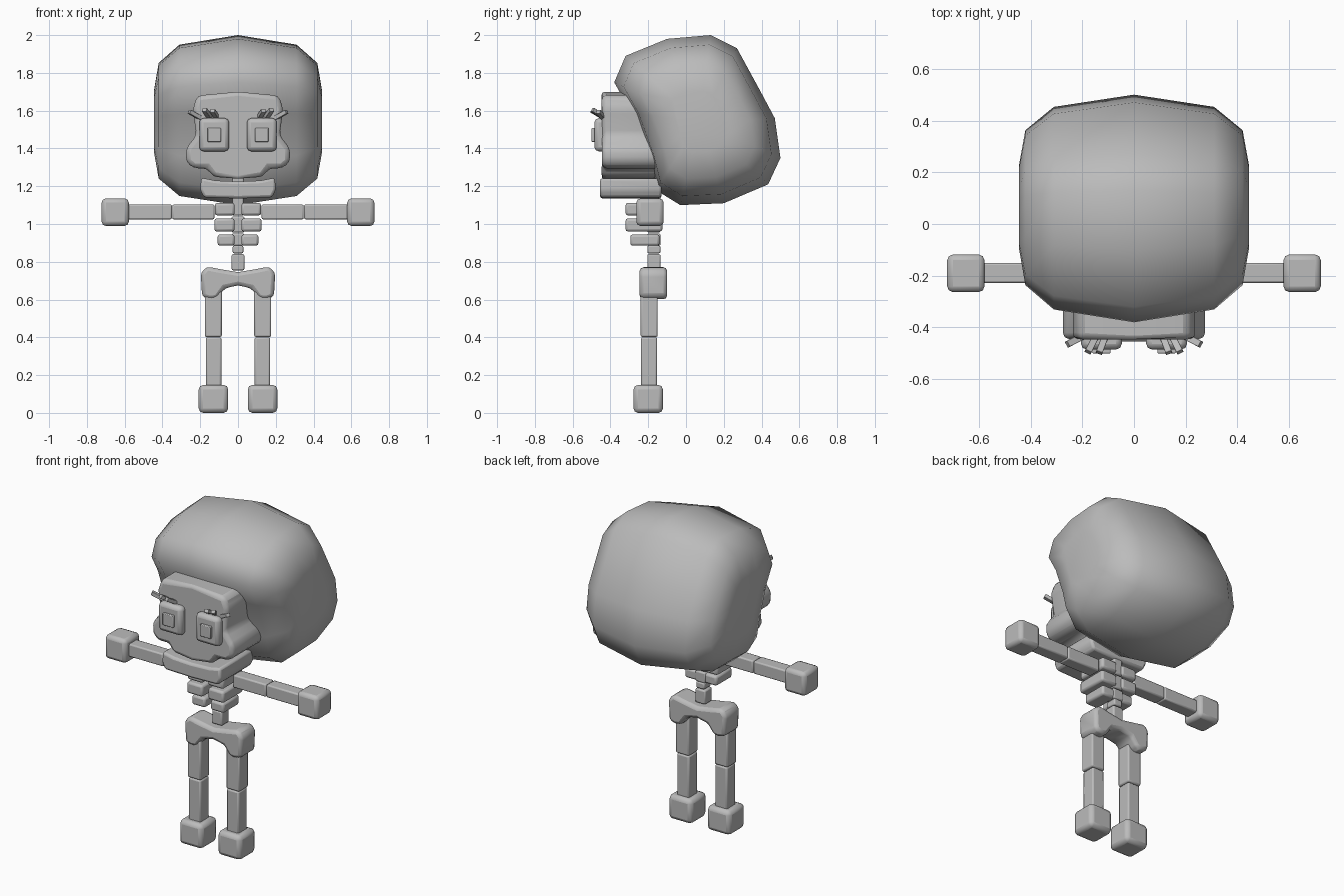
import bpy, bmesh, math
from mathutils import Vector

if "Cube" in bpy.data.objects:
    bpy.data.objects.remove(bpy.data.objects["Cube"])

mat = bpy.data.materials.new("light grey")
mat.diffuse_color = (0.5, 0.5, 0.5, 1)
mat.use_nodes = True
mat.node_tree.nodes["Principled BSDF"].inputs["Base Color"].default_value = mat.diffuse_color


def finish(name, bm, bevel=0.0, segments=2, angle=50):
    """Turn a bmesh into a smooth-shaded object with softened edges."""
    bmesh.ops.recalc_face_normals(bm, faces=bm.faces)
    me = bpy.data.meshes.new(name)
    bm.to_mesh(me)
    bm.free()
    me.materials.append(mat)
    ob = bpy.data.objects.new(name, me)
    bpy.context.collection.objects.link(ob)
    if bevel:
        mod = ob.modifiers.new("bevel", 'BEVEL')
        mod.width, mod.segments = bevel, segments
        mod.limit_method, mod.angle_limit = 'ANGLE', math.radians(25)
    bpy.ops.object.select_all(action='DESELECT')
    ob.select_set(True)
    bpy.context.view_layer.objects.active = ob
    bpy.ops.object.shade_smooth_by_angle(angle=math.radians(angle))
    return ob


def box(name, x, y, z, bevel=0.01):
    """Box given by its (min, max) range on each axis."""
    bm = bmesh.new()
    bmesh.ops.create_cube(bm, size=1)
    for v in bm.verts:
        v.co = [(a + b) / 2 + c * (b - a) for c, (a, b) in zip(v.co, (x, y, z))]
    return finish(name, bm, bevel)


def pair(name, x, y, z, bevel=0.01):
    box(name + "_left", x, y, z, bevel)
    box(name + "_right", (-x[1], -x[0]), y, z, bevel)


def slab(name, half, y0, y1, bevel, bulge=0.0):
    """Mirrored front outline (x, z), extruded from y0 to y1."""
    outline = half + [(-x, z) for x, z in reversed(half) if x > 0]
    bm = bmesh.new()
    rings = [[bm.verts.new((x, y, z)) for x, z in outline] for y in (y0, y1)]
    for v in rings[0]:
        if abs(v.co.x) < 0.01:
            v.co.y -= bulge
    n = len(outline)
    for i in range(n):
        j = (i + 1) % n
        bm.faces.new((rings[0][i], rings[0][j], rings[1][j], rings[1][i]))
    for r in rings:
        bm.faces.new(r)
    return finish(name, bm, bevel)


# Hair: side profile (y, z) lofted across x, shrinking towards the sides
profile = [(-0.38, 1.75), (-0.32, 1.89), (-0.10, 1.98), (0.13, 2.0), (0.27, 1.93),
           (0.39, 1.71), (0.47, 1.56), (0.50, 1.35), (0.435, 1.21), (0.20, 1.11),
           (-0.03, 1.10), (-0.16, 1.18), (-0.20, 1.34), (-0.29, 1.59)]
cy, cz = 0.07, 1.54
sections = [(-0.445, 0.36), (-0.42, 0.68), (-0.31, 0.89), (0, 1),
            (0.31, 0.89), (0.42, 0.68), (0.445, 0.36)]
bm = bmesh.new()
rings = [[bm.verts.new((x, cy + (y - cy) * s, cz + (z - cz) * s)) for y, z in profile]
         for x, s in sections]
n = len(profile)
for a, b in zip(rings, rings[1:]):
    for i in range(n):
        j = (i + 1) % n
        bm.faces.new((a[i], a[j], b[j], b[i]))
bm.faces.new(rings[0])
bm.faces.new(rings[-1])
finish("hair", bm, angle=60)

# Skull with cheekbones, and the jaw
slab("skull", [(0, 1.70), (0.215, 1.68), (0.24, 1.61), (0.22, 1.47), (0.275, 1.40),
               (0.275, 1.33), (0.235, 1.295), (0.165, 1.295), (0.13, 1.25), (0, 1.24)],
     -0.445, -0.08, 0.025, 0.012)
slab("jaw", [(0, 1.225), (0.12, 1.23), (0.195, 1.245), (0.20, 1.18), (0.18, 1.14), (0, 1.135)],
     -0.455, -0.13, 0.014)

# Eyes and lashes
pair("eye", (0.047, 0.205), (-0.485, -0.42), (1.385, 1.56), 0.022)
pair("pupil", (0.09, 0.162), (-0.5, -0.47), (1.435, 1.508), 0.004)
lashes = [((0.18, -0.425, 1.55), (0.258, -0.465, 1.595)),
          ((0.145, -0.43, 1.56), (0.178, -0.495, 1.605)),
          ((0.11, -0.43, 1.56), (0.135, -0.498, 1.60))]
for side, sx in (("left", 1), ("right", -1)):
    for k, (p, q) in enumerate(lashes):
        p, q = Vector((p[0] * sx, *p[1:])), Vector((q[0] * sx, *q[1:]))
        d = q - p
        ob = box(f"lash_{side}_{k + 1}", (-0.013, 0.013), (-0.011, 0.011),
                 (-d.length / 2, d.length / 2), 0.002)
        ob.location = (p + q) / 2
        ob.rotation_euler = d.to_track_quat('Z', 'Y').to_euler()

# Spine blocks
for k, (z0, z1, w) in enumerate([(0.755, 0.84, 0.034), (0.845, 0.885, 0.028),
                                 (0.885, 0.95, 0.034), (0.955, 1.04, 0.034),
                                 (1.045, 1.25, 0.03)]):
    box(f"vertebra_{k + 1}", (-w, w), (-0.205, -0.135), (z0, z1), 0.008)

# Ribs
for k, (w, y0, y1, z0, z1) in enumerate([(0.108, -0.295, -0.14, 0.885, 0.945),
                                         (0.125, -0.32, -0.125, 0.96, 1.03),
                                         (0.122, -0.32, -0.125, 1.045, 1.112)]):
    pair(f"rib_{k + 1}", (0.018, w), (y0, y1), (z0, z1), 0.013)

# Pelvis
slab("pelvis", [(0, 0.745), (0.09, 0.76), (0.165, 0.775), (0.197, 0.74), (0.19, 0.615),
                (0.15, 0.60), (0.11, 0.605), (0.07, 0.66), (0, 0.675)], -0.245, -0.10, 0.025)

# Arms and hands
pair("upper_arm", (0.125, 0.348), (-0.228, -0.15), (1.025, 1.103), 0.008)
pair("forearm", (0.35, 0.585), (-0.228, -0.15), (1.025, 1.103), 0.008)
pair("hand", (0.578, 0.722), (-0.263, -0.118), (0.99, 1.135), 0.022)

# Legs and feet
pair("thigh", (0.086, 0.176), (-0.24, -0.15), (0.402, 0.65), 0.009)
pair("shin", (0.088, 0.17), (-0.238, -0.153), (0.13, 0.4), 0.009)
pair("foot", (0.052, 0.208), (-0.278, -0.122), (0, 0.148), 0.024)
